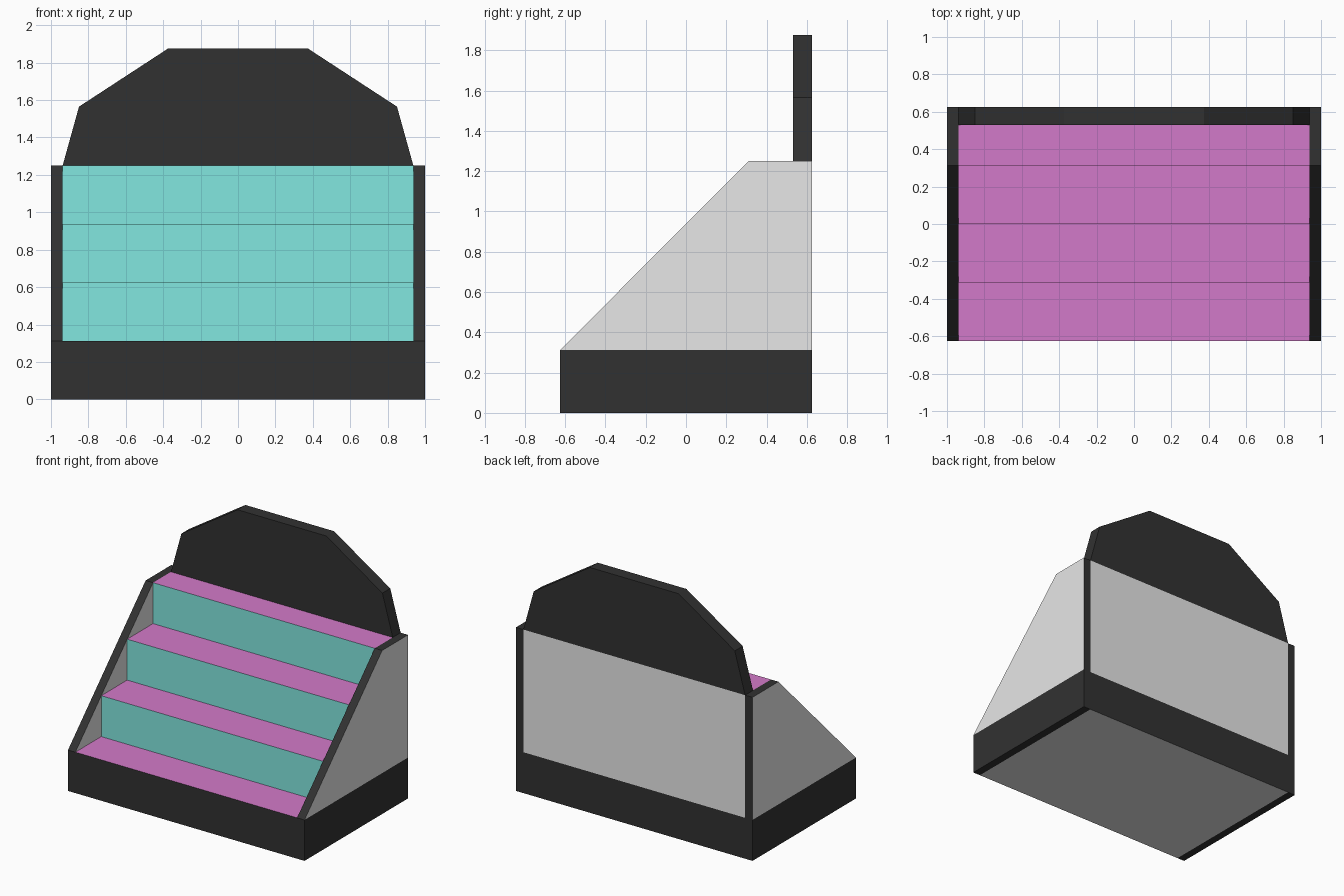
import bpy
import bmesh

if "Cube" in bpy.data.objects:
    bpy.data.objects.remove(bpy.data.objects["Cube"], do_unlink=True)


def make_material(name, rgb):
    mat = bpy.data.materials.new(name)
    mat.use_nodes = True
    color = (*rgb, 1.0)
    mat.diffuse_color = color
    mat.node_tree.nodes["Principled BSDF"].inputs["Base Color"].default_value = color
    return mat


MATERIALS = [
    make_material("charcoal", (0.031, 0.031, 0.031)),
    make_material("light grey", (0.8, 0.8, 0.8)),
    make_material("teal", (0.23, 0.82, 0.76)),
    make_material("orchid", (0.65, 0.195, 0.585)),
]
CHARCOAL, GREY, TEAL, ORCHID = range(4)

HALF_W = 1.0        # outer half width
INNER = 0.9375      # half width between the side panels
DEPTH = 0.625       # half depth
STEP = 0.3125       # riser height and tread depth
TOP = 4 * STEP


def extrude_profile(name, profile, offset, rule, caps=True):
    """Sweep a closed 3D outline along offset; rule(normal, centre) picks the material."""
    bm = bmesh.new()
    near = [bm.verts.new(p) for p in profile]
    far = [bm.verts.new([a + b for a, b in zip(p, offset)]) for p in profile]
    count = len(profile)
    for i in range(count):
        j = (i + 1) % count
        bm.faces.new((near[i], near[j], far[j], far[i]))
    if caps:
        bm.faces.new(near[::-1])
        bm.faces.new(far)
        bmesh.ops.recalc_face_normals(bm, faces=bm.faces)
    bm.normal_update()
    for face in bm.faces:
        face.material_index = rule(face.normal, face.calc_center_median())
    mesh = bpy.data.meshes.new(name)
    bm.to_mesh(mesh)
    bm.free()
    for mat in MATERIALS:
        mesh.materials.append(mat)
    obj = bpy.data.objects.new(name, mesh)
    bpy.context.collection.objects.link(obj)
    return obj


def stair_rule(normal, centre):
    if normal.z > 0.5:
        return ORCHID
    if normal.z < -0.5:
        return GREY
    if centre.z < STEP:
        return CHARCOAL
    return TEAL if normal.y < 0 else GREY


# Stepped shelves with plinth front, back panel and underside (ends closed by the sides);
# swept from +x to -x so that the faces point outward
outline = [(-DEPTH, 0)]
for i in range(4):
    y = -DEPTH + i * STEP
    outline += [(y, (i + 1) * STEP), (y + STEP, (i + 1) * STEP)]
outline += [(DEPTH, STEP), (DEPTH, 0)]
extrude_profile("stepped_shelves", [(INNER, y, z) for y, z in outline],
                (-2 * INNER, 0, 0), stair_rule, caps=False)

# Side panels: dark plinth ends below, grey sloped walls with dark rims above
plinth = [(-DEPTH, 0), (DEPTH, 0), (DEPTH, STEP), (-DEPTH, STEP)]
wall = [(-DEPTH, STEP), (DEPTH, STEP), (DEPTH, TOP), (STEP, TOP)]
for side, label in ((1, "left"), (-1, "right")):
    sweep = (side * (HALF_W - INNER), 0, 0)
    extrude_profile(label + "_plinth_end", [(side * INNER, y, z) for y, z in plinth],
                    sweep, lambda n, c: CHARCOAL)
    extrude_profile(label + "_side_wall", [(side * INNER, y, z) for y, z in wall],
                    sweep, lambda n, c: GREY if abs(n.x) > 0.5 else CHARCOAL)

# Header board standing on the back of the top shelf
half = [(INNER, TOP), (0.85, 1.565), (0.375, 1.875)]
board = half + [(-x, z) for x, z in reversed(half)]
extrude_profile("header_board", [(x, 0.53, z) for x, z in board],
                (0, DEPTH - 0.53, 0), lambda n, c: CHARCOAL)
